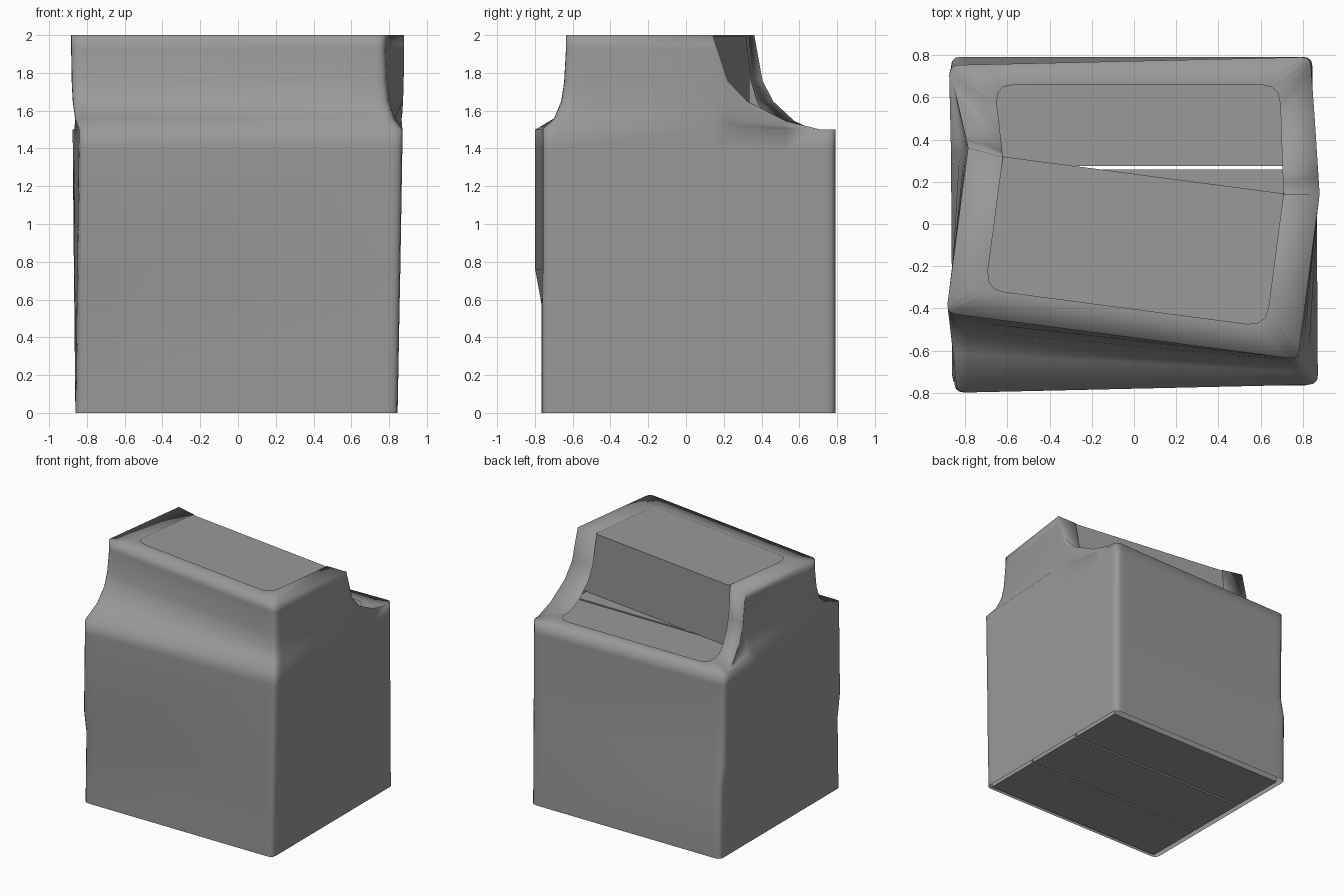
import bpy, bmesh, math
from mathutils import Vector, Matrix

if "Cube" in bpy.data.objects:
    bpy.data.objects.remove(bpy.data.objects["Cube"])

V = Vector
grey = bpy.data.materials.new("dark_grey")
grey.diffuse_color = (.32, .32, .32, 1)
grey.use_nodes = True
grey.node_tree.nodes["Principled BSDF"].inputs["Base Color"].default_value = grey.diffuse_color


def rect(cx, cy, hx, hy, deg=0):
    """Corners front-left, front-right, back-right, back-left."""
    m = Matrix.Rotation(math.radians(deg), 2)
    return [m @ V(p) + V((cx, cy)) for p in
            ((-hx, -hy), (hx, -hy), (hx, hy), (-hx, hy))]


def rounded(p, a, b, r):
    """Six points round corner p, coming from a and leaving towards b."""
    da, db = (a - p).normalized() * r, (b - p).normalized() * r
    arc = [p + da * (1 - t) ** 2 + db * t ** 2 for t in (0, 1 / 3, 2 / 3, 1)]
    return [p + da * 1.8] + arc + [p + db * 1.8]


STEP = (0, .14, .32, .68)            # how far back each column of the swoop lies
STEP_Z = (2.0, 1.76, 1.65, 1.545)    # and how high its top is


def ring(c, sr, sl, r):
    """Closed loop of columns: front corners, right swoop, back corners, left swoop."""
    fl, fr, br, bl = c
    rb, lb = rounded(br, sr, bl, r), rounded(bl, br, sl, r)
    right = [sr.lerp(rb[0], f) for f in STEP]
    left = [sl.lerp(lb[-1], f) for f in STEP]
    return (rounded(fl, sl, fr, r) + rounded(fr, fl, sr, r) + right
            + rb + lb + left[::-1])


R = .045


def body_ring(c):
    return ring(c, c[1].lerp(c[2], .59), c[0].lerp(c[3], .735), R)


# cross-sections of the wrap
low = rect(-.008, .014, .853, .778)
mid = rect(-.002, -.004, .857, .776, 1.3)
block = rect(-.005, -.14, .84, .395, -7.5)
hole = rect(-.005, -.14, .67, .26, -7.5)
hole_step = rect(-.005, -.14, .67, .372, -7.5)

base = body_ring(low)
body = body_ring(mid)
upper = ring([block[0], block[1], mid[2], mid[3]], block[2], block[3], R)
inner = ring([hole[0], hole[1], V((.69, .66)), V((-.66, .66))],
             hole_step[2], hole_step[3], .09)
tops = [2.0] * 12 + list(STEP_Z) + [1.5] * 12 + list(STEP_Z[::-1])

# sides lean out steadily, front and back shift at mid height
rows = [[(p.x + (q.x - p.x) * wx, p.y + (q.y - p.y) * wy, z)
         for p, q in zip(base, body)]
        for z, wx, wy in ((0, 0, 0), (.57, .4, 0), (.76, .55, 1), (1.4, .95, 1), (1.5, 1, 1))]
for h, w in ((.12, .5), (.3, .8), (.5, .92), (.86, 1), (1, 1)):
    rows.append([(*p.lerp(q, w), 1.5 + (t - 1.5) * h)
                 for p, q, t in zip(body, upper, tops)])
rows.append([(p.x, p.y, t) for p, t in zip(inner, tops)])

# stretched wrap around the stack, open in the middle of the top
bm = bmesh.new()
loops = [[bm.verts.new(p) for p in row] for row in rows]
n = len(base)
for a, b in zip(loops, loops[1:]):
    for i in range(n):
        j = (i + 1) % n
        bm.faces.new((a[i], a[j], b[j], b[i]))
bmesh.ops.remove_doubles(bm, verts=bm.verts, dist=.004)
me = bpy.data.meshes.new("stretch_wrap")
bm.to_mesh(me)
bm.free()
wrap = bpy.data.objects.new("stretch_wrap", me)
bpy.context.collection.objects.link(wrap)
me.materials.append(grey)
for p in me.polygons:
    p.use_smooth = True


def box(name, loc, size, deg=0):
    bpy.ops.mesh.primitive_cube_add(size=1, location=loc,
                                    rotation=(0, 0, math.radians(deg)))
    o = bpy.context.object
    o.name = name
    o.scale = size
    o.data.materials.append(grey)


# two layers of three boxes with narrow gaps
for layer in range(2):
    for k, (y0, y1) in enumerate(((-.735, -.26), (-.245, .258), (.275, .735))):
        box(f"box_{layer}_{k}", (-.004, (y0 + y1) / 2, layer * .745 + .3725),
            (1.63, y1 - y0, .745))

# skewed box on top, its back face showing above the ledge
m = Matrix.Rotation(math.radians(-7.5), 2)
top = m @ V((0, .004)) + V((-.005, -.14))
box("top_box", (top.x, top.y, 1.742), (1.6, .742, .5), -7.5)
